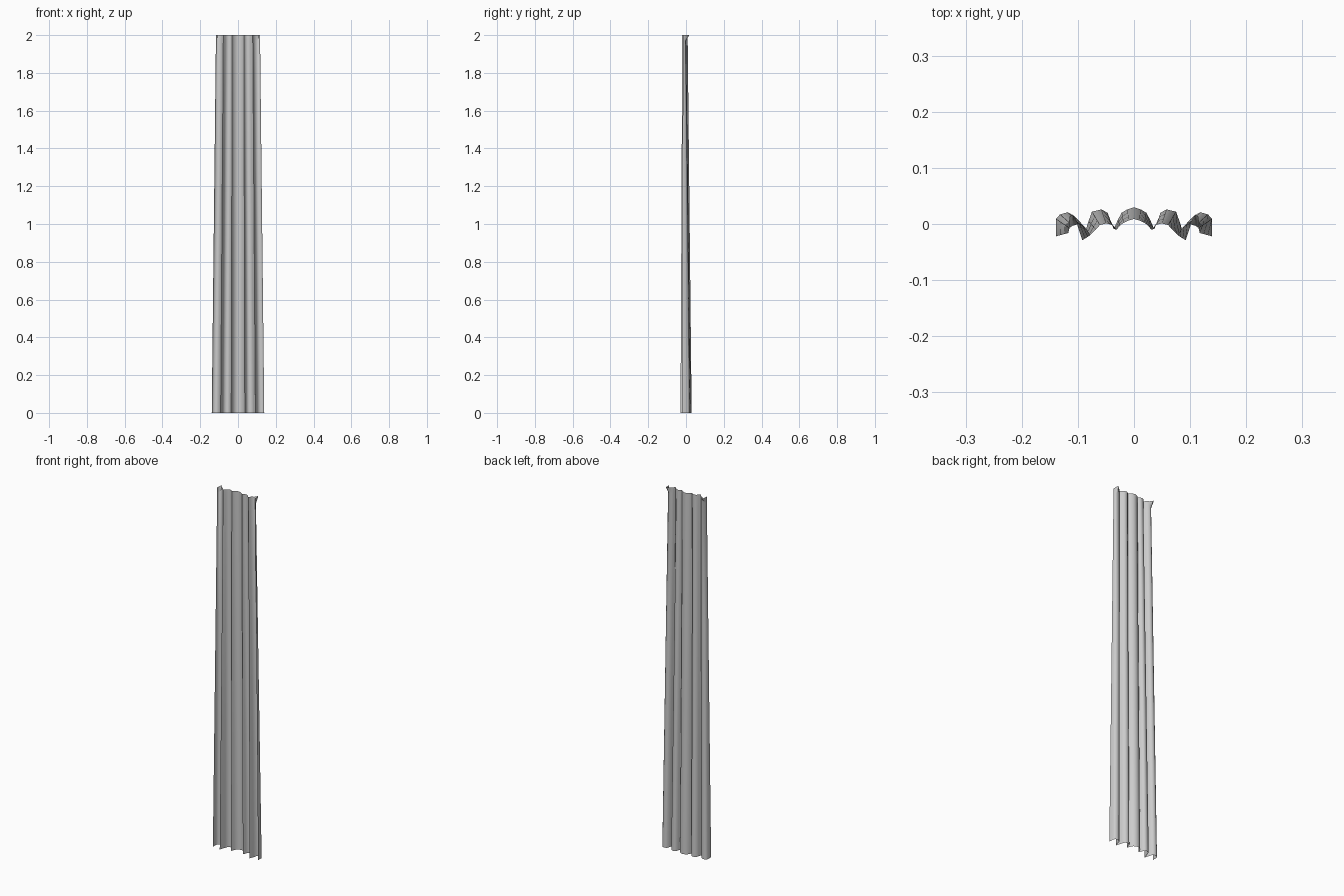
import bpy, bmesh

if "Cube" in bpy.data.objects:
    bpy.data.objects.remove(bpy.data.objects["Cube"])

# Half cross-sections of the pleated curtain, from the middle fold to the outer hem
hem = [(0, .03), (.012, .026), (.022, .02), (.029, .007), (.036, -.009),
       (.043, .007), (.047, .02), (.058, .026), (.075, .022), (.081, .005), (.092, -.029),
       (.1, -.005), (.105, .013), (.118, .021), (.132, .017), (.139, .009), (.139, -.022)]
head = [(0, .009), (.01, .006), (.019, .002), (.025, -.003), (.031, -.01),
        (.036, -.005), (.041, -.001), (.05, .001), (.061, -.002), (.068, -.01), (.078, -.02),
        (.084, -.01), (.089, -.004), (.099, 0), (.109, -.003), (.115, -.007), (.117, -.016)]


def lerp(t):
    return [(a[0] + (b[0] - a[0]) * t, a[1] + (b[1] - a[1]) * t)
            for a, b in zip(hem, head)]


# Outer pleats flare backwards at the very top
flare = [(x, y + (.02 if .1 < x < .116 else 0)) for x, y in head]
rows = [(0, hem), (.65, lerp(.33)), (1.3, lerp(.66)), (1.97, head), (2, flare)]

# Loft the mirrored sections into one open cloth sheet
bm = bmesh.new()
previous = None
for z, half in rows:
    section = [(-x, y) for x, y in reversed(half[1:])] + half
    ring = [bm.verts.new((x, y, z)) for x, y in section]
    if previous:
        for i in range(len(ring) - 1):
            bm.faces.new((previous[i], previous[i + 1], ring[i + 1], ring[i]))
    previous = ring

mesh = bpy.data.meshes.new("curtain")
bm.to_mesh(mesh)
bm.free()
curtain = bpy.data.objects.new("curtain", mesh)
bpy.context.collection.objects.link(curtain)

# Soft cloth shading with crisp pleat creases
bpy.context.view_layer.objects.active = curtain
curtain.select_set(True)
bpy.ops.object.shade_smooth_by_angle(angle=1.05)
